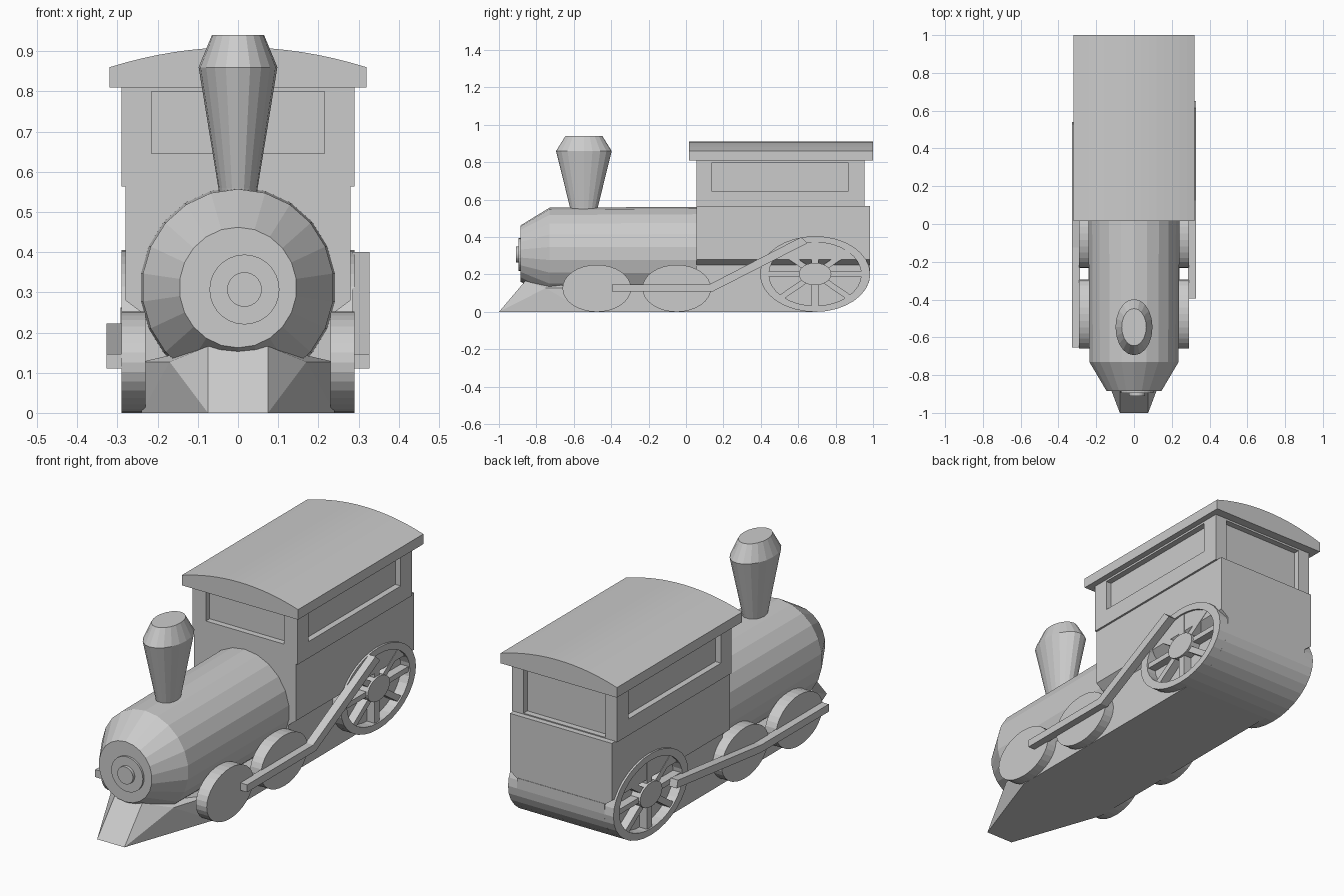
import bpy, bmesh
from math import sin, cos, pi
from mathutils import Vector, Matrix

if "Cube" in bpy.data.objects:
    bpy.data.objects.remove(bpy.data.objects["Cube"])

STRETCH = 1.455  # wheels and funnel are longer in y than in z


def finish(name, bm):
    bmesh.ops.recalc_face_normals(bm, faces=bm.faces[:])
    mesh = bpy.data.meshes.new(name)
    bm.to_mesh(mesh)
    bm.free()
    obj = bpy.data.objects.new(name, mesh)
    bpy.context.collection.objects.link(obj)
    return obj


def prism(name, points, axis, a, b):
    """Extrude a 2D outline along x (points are y,z) or y (points are x,z)."""
    bm = bmesh.new()
    place = (lambda p, t: (t, p[0], p[1])) if axis == 'x' else (lambda p, t: (p[0], t, p[1]))
    near = [bm.verts.new(place(p, a)) for p in points]
    far = [bm.verts.new(place(p, b)) for p in points]
    bm.faces.new(near)
    bm.faces.new(far[::-1])
    for i in range(len(points)):
        j = (i + 1) % len(points)
        bm.faces.new((near[i], near[j], far[j], far[i]))
    return finish(name, bm)


def box(name, x, y, z):
    return prism(name, [(x[0], z[0]), (x[1], z[0]), (x[1], z[1]), (x[0], z[1])], 'y', *y)


def add_lathe(bm, profile, axis, center, scale, sides, ring=False):
    """Revolve (radius, height) pairs around an axis; ring closes the profile."""
    c, s = Vector(center), Vector(scale)
    rows = []
    for r, h in profile:
        row = []
        for i in range(sides):
            u, v = r * sin(2 * pi * i / sides), r * cos(2 * pi * i / sides)
            p = {'x': (h, u, v), 'y': (u, h, v), 'z': (u, v, h)}[axis]
            row.append(bm.verts.new(c + Vector(p) * s))
        rows.append(row)
    pairs = list(zip(rows, rows[1:] + rows[:1]))
    for lo, hi in (pairs if ring else pairs[:-1]):
        for i in range(sides):
            j = (i + 1) % sides
            bm.faces.new((lo[i], lo[j], hi[j], hi[i]))
    if not ring:
        bm.faces.new(rows[0])
        bm.faces.new(rows[-1])


def lathe(name, profile, axis, center=(0, 0, 0), scale=(1, 1, 1), sides=20):
    bm = bmesh.new()
    add_lathe(bm, profile, axis, center, scale, sides)
    return finish(name, bm)


# Boiler with tapered nose, and the round front lamp
lathe("boiler", [(0.15, -0.885), (0.245, -0.73), (0.25, 0.07)], 'y', (0, 0, 0.312), (0.975, 1, 1), 22)
lathe("front_lamp", [(0.043, -0.91), (0.043, -0.895), (0.087, -0.895), (0.087, -0.88)],
      'y', (0.016, 0, 0.307), sides=28)

# Funnel
lathe("funnel", [(0.044, 0.52), (0.049, 0.56), (0.098, 0.86), (0.065, 0.94)],
      'z', (0, -0.546, 0), (1, 1.52, 1), 20)

# Chassis, rounded at the rear to follow the big wheels
arc = [(0.69 + 0.295 * sin(a), 0.2025 - 0.2025 * cos(a)) for a in [i * pi / 16 for i in range(9)]]
prism("chassis", [(-0.53, 0)] + arc + [(0.985, 0.255), (0.055, 0.255), (0.055, 0.127), (-0.53, 0.127)],
      'x', -0.24, 0.24)

# Wedge-shaped track guard at the front
bm = bmesh.new()
for x, y, z in [(0.075, -1, 0), (0.24, -0.53, 0), (0.24, -0.53, 0.127), (0.17, -0.75, 0.127), (0.075, -0.86, 0.165)]:
    for side in (-1, 1):
        bm.verts.new((side * x, y, z))
bmesh.ops.convex_hull(bm, input=bm.verts[:])
finish("track_guard", bm)

# Lower cab with chamfered bottom edges
prism("lower_cab", [(-0.24, 0.25), (0.24, 0.25), (0.28, 0.28), (0.28, 0.565), (-0.28, 0.565), (-0.28, 0.28)],
      'y', 0.055, 0.983)

# Upper cab with recessed windows on all four sides
cab = box("upper_cab", (-0.29, 0.29), (0.055, 0.955), (0.563, 0.82))
recesses = [((0.26, 0.4), (0.14, 0.865), (0.645, 0.80)),
            ((-0.4, -0.26), (0.14, 0.865), (0.645, 0.80)),
            ((-0.215, 0.215), (-0.1, 0.085), (0.645, 0.80)),
            ((-0.225, 0.225), (0.925, 1.1), (0.57, 0.80))]
for span in recesses:
    cutter = box("window_cutter", *span)
    cutter.hide_render = True
    mod = cab.modifiers.new("window", 'BOOLEAN')
    mod.operation, mod.solver, mod.object = 'DIFFERENCE', 'EXACT', cutter
    bpy.context.view_layer.objects.active = cab
    bpy.ops.object.modifier_apply(modifier=mod.name)
    bpy.data.objects.remove(cutter)

# Arched roof
curve = []
for i in range(17):
    x = 0.32 - 0.04 * i
    curve.append((x, 0.86 + 0.05 * (1 - (x / 0.32) ** 2)))
prism("roof", [(-0.32, 0.81), (0.32, 0.81)] + curve, 'y', 0.015, 1.0)

for side, label in ((1, "right"), (-1, "left")):
    # Small solid wheels
    for name, y in (("front_wheel", -0.477), ("middle_wheel", -0.05)):
        lathe(f"{name}_{label}", [(0.126, 0.23), (0.126, 0.29)], 'x', (0, y, 0.126),
              (side, STRETCH, 1), 32)

    # Big spoked wheel: rim, hub and four bars making eight spokes
    bm = bmesh.new()
    center, scale = Vector((0, 0.69, 0.2025)), (side, STRETCH, 1)
    add_lathe(bm, [(0.2025, 0.23), (0.2025, 0.29), (0.17, 0.29), (0.17, 0.23)], 'x', center, scale, 32, True)
    add_lathe(bm, [(0.06, 0.23), (0.06, 0.292)], 'x', center, scale, 24)
    for i in range(4):
        m = (Matrix.Translation(center) @ Matrix.Diagonal((side, STRETCH, 1, 1))
             @ Matrix.Rotation(i * pi / 4, 4, 'X') @ Matrix.Translation((0.257, 0, 0))
             @ Matrix.Diagonal((0.05, 0.026, 0.36, 1)))
        bmesh.ops.create_cube(bm, size=1, matrix=m)
    finish(f"rear_wheel_{label}", bm)

# Bent drive rods, at different crank positions on each side
prism("drive_rod_right", [(-0.395, 0.11), (0.145, 0.11), (0.65, 0.368), (0.615, 0.40), (0.125, 0.147), (-0.395, 0.147)],
      'x', 0.285, 0.327)
prism("drive_rod_left", [(-0.655, 0.11), (-0.12, 0.11), (0.54, 0.185), (0.53, 0.222), (-0.125, 0.147), (-0.655, 0.147)],
      'x', -0.327, -0.285)
